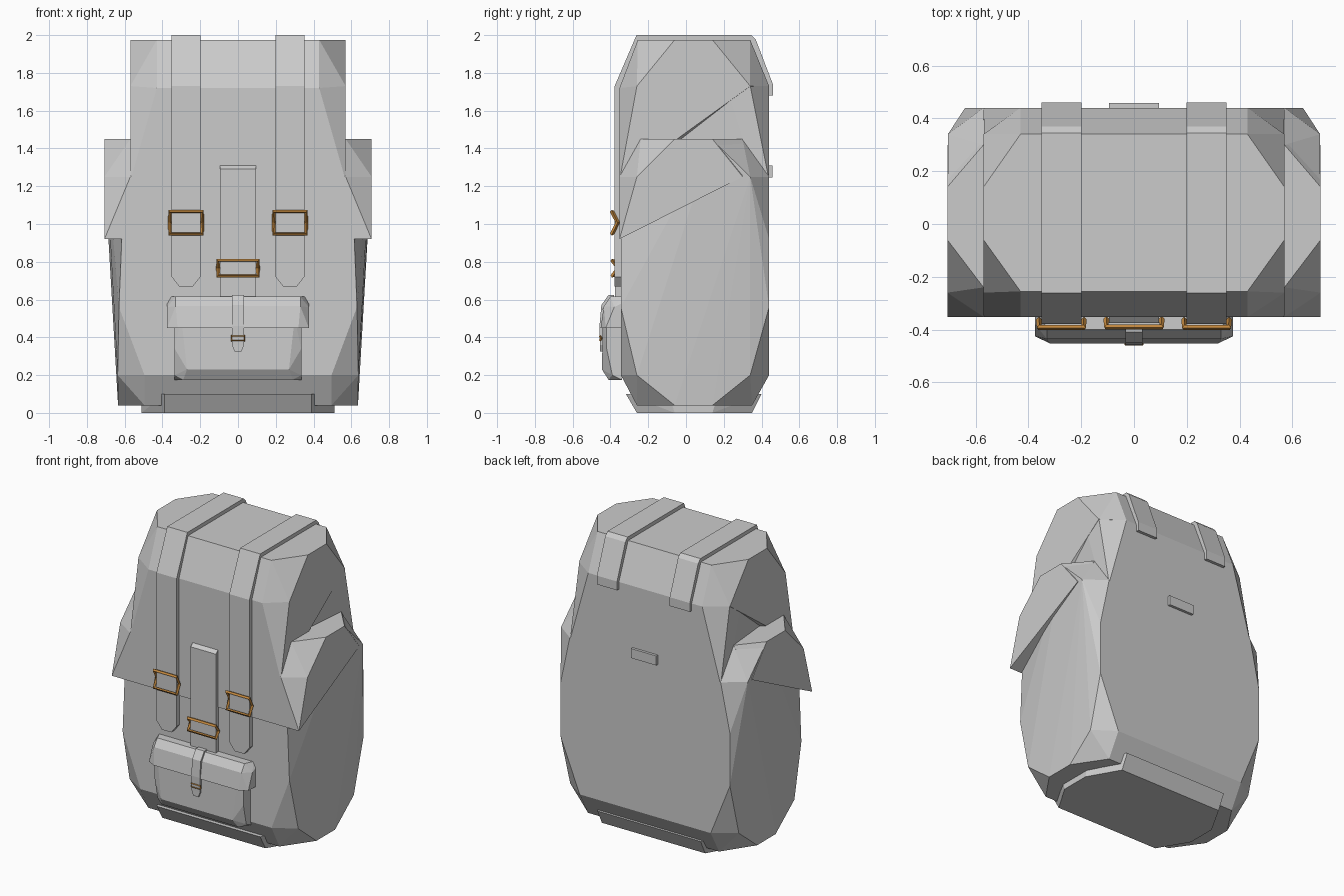
import bpy, bmesh, math

if "Cube" in bpy.data.objects:
    bpy.data.objects.remove(bpy.data.objects["Cube"])

def finish(name, bm, mat=None):
    bmesh.ops.recalc_face_normals(bm, faces=bm.faces)
    me = bpy.data.meshes.new(name)
    bm.to_mesh(me)
    bm.free()
    ob = bpy.data.objects.new(name, me)
    bpy.context.collection.objects.link(ob)
    if mat:
        me.materials.append(mat)
    return ob

def hull(name, pts, mirror=True, mat=None):
    """Flat-faced convex solid; points are mirrored over x = 0."""
    bm = bmesh.new()
    for x, y, z in pts:
        bm.verts.new((x, y, z))
        if mirror:
            bm.verts.new((-x, y, z))
    r = bmesh.ops.convex_hull(bm, input=bm.verts[:])
    junk = [v for v in bm.verts if not v.link_faces]
    bmesh.ops.delete(bm, geom=junk, context='VERTS')
    bmesh.ops.dissolve_limit(bm, angle_limit=math.radians(1),
                             verts=bm.verts[:], edges=bm.edges[:])
    return finish(name, bm, mat)

def prism(name, outline, x0, x1):
    """Extrude a (y, z) outline along x."""
    bm = bmesh.new()
    f = bm.faces.new([bm.verts.new((x0, y, z)) for y, z in outline])
    r = bmesh.ops.extrude_face_region(bm, geom=[f])
    vs = [g for g in r['geom'] if isinstance(g, bmesh.types.BMVert)]
    bmesh.ops.translate(bm, verts=vs, vec=(x1 - x0, 0, 0))
    return finish(name, bm)

def plate(name, outline, y0, y1, inset=0.0):
    """Slab from an (x, z) half outline."""
    return hull(name, [(x, y1, z) for x, z in outline] +
                [(max(x - inset, 0), y0, z) for x, z in outline])

metal = bpy.data.materials.new("buckle_metal")
metal.diffuse_color = (0.55, 0.25, 0.05, 1)
metal.use_nodes = True
metal.node_tree.nodes["Principled BSDF"].inputs["Base Color"].default_value = metal.diffuse_color

def buckle(name, cx, cz, w, h, y, bend, r):
    """Rectangular wire loop whose side posts bend back."""
    cu = bpy.data.curves.new(name, 'CURVE')
    cu.dimensions = '3D'
    sp = cu.splines.new('POLY')
    pts = [(-w, y, h), (w, y, h), (w, y + bend, 0),
           (w, y, -h), (-w, y, -h), (-w, y + bend, 0)]
    sp.points.add(len(pts) - 1)
    for p, (a, b, c) in zip(sp.points, pts):
        p.co = (cx + a, b, cz + c, 1)
    sp.use_cyclic_u = True
    cu.bevel_depth = r
    cu.bevel_resolution = 0
    tmp = bpy.data.objects.new(name + "_path", cu)
    bpy.context.collection.objects.link(tmp)
    bpy.context.view_layer.update()
    dg = bpy.context.evaluated_depsgraph_get()
    me = bpy.data.meshes.new_from_object(tmp.evaluated_get(dg))
    bpy.data.objects.remove(tmp)
    for p in me.polygons:
        p.use_smooth = False
    me.materials.clear()
    me.materials.append(metal)
    ob = bpy.data.objects.new(name, me)
    bpy.context.collection.objects.link(ob)

# lower bag: faceted wide volume, sides taper in toward the front
hull("lower_bag", [
    (.635, -.06, .04), (.635, .14, .04), (.495, -.26, .04), (.495, .35, .04),
    (.637, -.26, .2), (.637, .34, .2), (.495, -.345, .2), (.495, .44, .2),
    (.63, -.345, .56), (.64, .44, .56), (.615, -.345, .93), (.64, .44, .92),
    (.705, .34, 1.25), (.57, .44, 1.25), (.705, .14, 1.445), (.57, .3, 1.445),
    (.5, -.2, 1.3)])

# lower lid: overhanging side flaps
hull("lower_lid", [
    (.707, -.352, .92), (.707, .30, 1.25), (.707, -.26, 1.25), (.57, -.352, 1.25),
    (.707, -.06, 1.45), (.707, .14, 1.45), (.57, -.24, 1.45), (.57, .3, 1.45)])

# upper bag: narrower core
hull("upper_bag", [
    (.5, -.345, 1.0), (.57, .44, 1.0), (.5, -.345, 1.3), (.57, .44, 1.23),
    (.568, .34, 1.73), (.43, .44, 1.73), (.568, .14, 1.96), (.43, .34, 1.96),
    (.43, -.2, 1.9)])

# upper lid
hull("upper_lid", [
    (.57, -.352, 1.23), (.57, .34, 1.73), (.57, -.26, 1.73), (.43, -.352, 1.72),
    (.57, -.06, 1.975), (.57, .14, 1.975), (.43, -.255, 1.975), (.43, .34, 1.975),
    (.43, .44, 1.73)])

# base pad
hull("base_pad", [
    (.39, -.26, 0), (.51, -.06, 0), (.51, .14, 0), (.39, .35, 0),
    (.39, -.318, .1), (.51, -.09, .1), (.51, .17, .1), (.39, .4, .1)])

# straps over the top, with clipped tips and wire buckles
strap = [(-.34, .72), (-.378, .72), (-.378, 1.73), (-.262, 2.0), (.345, 2.0),
         (.37, 1.975), (.46, 1.74), (.46, 1.68), (.43, 1.68), (.43, 1.73),
         (.335, 1.96), (-.245, 1.96), (-.34, 1.72)]
for s, side in ((-1, "left"), (1, "right")):
    c = s * .275
    prism(side + "_strap", strap, c - .076, c + .076)
    hull(side + "_strap_tip", [(c + dx, y, z) for y in (-.378, -.34)
         for dx, z in ((-.076, .72), (.076, .72), (-.035, .668), (.035, .668))],
         mirror=False)
    buckle(side + "_buckle", c, 1.007, .085, .06, -.392, .03, .011)

# centre strap and buckle
hull("centre_strap", [(.095, -.34, .58), (.095, -.375, .58),
                      (.095, -.375, 1.29), (.095, -.34, 1.32)])
buckle("centre_buckle", 0, .766, .105, .042, -.39, .03, .011)

# front pocket
hull("pocket", [
    (.335, -.34, .2), (.335, -.34, .55), (.335, -.42, .55), (.335, -.42, .34),
    (.335, -.39, .2), (.27, -.445, .23), (.3, -.44, .5), (.335, -.34, .175),
    (.29, -.41, .175)])

# pocket flap
hull("pocket_flap", [
    (.355, -.34, .615), (.33, -.4, .615), (.375, -.34, .58), (.375, -.38, .56),
    (.33, -.435, .565), (.375, -.34, .45), (.375, -.425, .45), (.32, -.452, .45)])

# pocket strap and its small buckle
prism("pocket_strap", [(-.38, .625), (-.41, .625), (-.448, .57), (-.458, .46),
                       (-.456, .36), (-.44, .36), (-.44, .55), (-.38, .6)],
      -.032, .032)
plate("pocket_strap_tip", [(.032, .36), (.018, .325)], -.456, -.44)
buckle("pocket_buckle", 0, .395, .032, .012, -.455, .006, .006)

# back loop
plate("back_handle", [(.095, 1.245), (.095, 1.31)], .43, .458)
